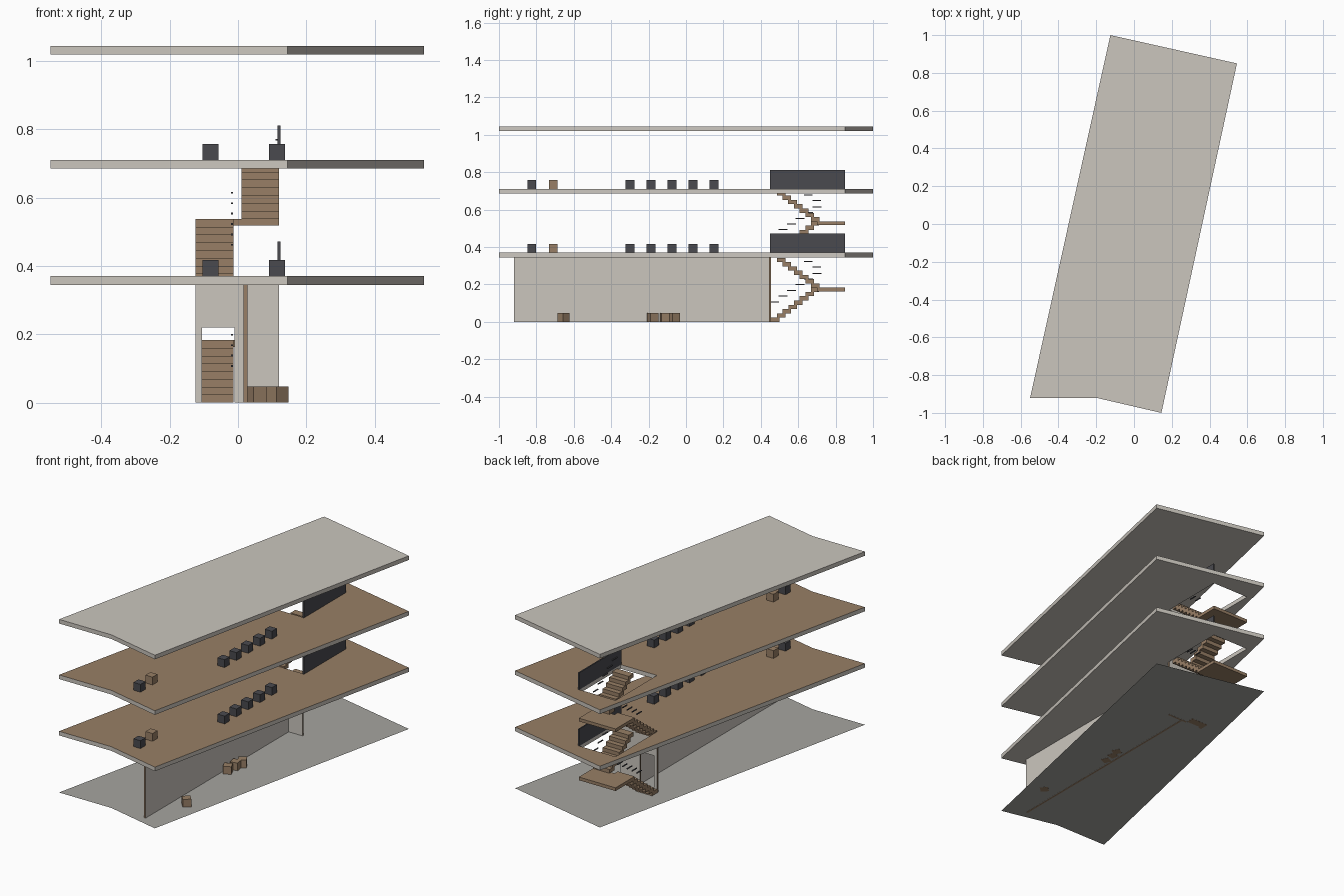
import bpy, bmesh, math
from mathutils import Matrix, Vector

if "Cube" in bpy.data.objects:
    bpy.data.objects.remove(bpy.data.objects["Cube"], do_unlink=True)


def material(name, rgb):
    lin = [((c / 255 + 0.055) / 1.055) ** 2.4 for c in rgb] + [1]
    m = bpy.data.materials.new(name)
    m.use_nodes = True
    m.diffuse_color = lin
    bsdf = next(n for n in m.node_tree.nodes if n.type == 'BSDF_PRINCIPLED')
    bsdf.inputs["Base Color"].default_value = lin
    return m


plaster = material("warm plaster", (203, 198, 190))
wood = material("brown wood", (152, 127, 102))
charcoal = material("charcoal", (74, 74, 79))
paving = material("grey paving", (166, 165, 160))


def finish(name, bm, mats, rule=None):
    """Turn a bmesh into an object; rule picks the second material by normal."""
    bmesh.ops.recalc_face_normals(bm, faces=bm.faces)
    bm.normal_update()
    if rule:
        for f in bm.faces:
            f.material_index = int(rule(f.normal))
    me = bpy.data.meshes.new(name)
    bm.to_mesh(me)
    bm.free()
    for m in mats:
        me.materials.append(m)
    ob = bpy.data.objects.new(name, me)
    bpy.context.collection.objects.link(ob)
    return ob


def add_box(bm, lo, hi):
    lo, hi = Vector(lo), Vector(hi)
    mat = Matrix.Translation((lo + hi) / 2) @ Matrix.Diagonal((*(hi - lo), 1))
    bmesh.ops.create_cube(bm, size=1, matrix=mat)


def box(name, lo, hi, mats, rule=None):
    bm = bmesh.new()
    add_box(bm, lo, hi)
    return finish(name, bm, mats, rule)


def plate(name, loops, direction, mats, rule=None):
    """Fill closed outlines (the later ones are holes) and extrude them."""
    bm = bmesh.new()
    for pts in loops:
        vs = [bm.verts.new(p) for p in pts]
        for a, b in zip(vs, vs[1:] + vs[:1]):
            bm.edges.new((a, b))
    bmesh.ops.triangle_fill(bm, edges=bm.edges[:], use_beauty=True)
    if direction:
        res = bmesh.ops.extrude_face_region(bm, geom=bm.faces[:])
        moved = [g for g in res["geom"] if isinstance(g, bmesh.types.BMVert)]
        bmesh.ops.translate(bm, verts=moved, vec=direction)
    return finish(name, bm, mats, rule)


OUTLINE = [(-.55, -.92), (-.2, -.92), (.145, -1), (.545, .85), (-.125, 1)]
X0, X1, Y0, Y1 = -.125, .12, .455, .85          # stairwell
HOLE = [(X0, Y0), (X1, Y0), (X1, Y1), (X0, Y1)]
SLAB = .025


def at(pts, z):
    return [(x, y, z) for x, y in pts]


# Ground, floors and roof
ground = plate("ground", [at(OUTLINE, .0006)], None, [paving])
for f in ground.data.polygons:
    if f.normal.z < 0:
        f.flip()
for name, z in (("first_floor", .345), ("second_floor", .685)):
    plate(name, [at(OUTLINE, z), at(HOLE, z)], (0, 0, SLAB), [plaster, wood],
          lambda n: n.z > .5)
plate("roof", [at(OUTLINE, 1.02)], (0, 0, SLAB), [plaster])

# Ground storey walls, with wooden edges
box("long_wall", (.016, -.92, 0), (.028, .443, .345), [plaster, wood],
    lambda n: abs(n.x) < .5)
door_wall = [(X0, 0), (-.105, 0), (-.105, .22), (-.01, .22), (-.01, 0),
             (X1, 0), (X1, .345), (X0, .345)]
plate("door_wall", [[(x, .443, z) for x, z in door_wall]], (0, .012, 0),
      [plaster, wood], lambda n: abs(n.y) < .5)

# Stairs: two flights and a landing for each storey
RISE, RUN, TREAD = .0228, .0306, .046
for label, base in (("lower", 0), ("upper", .355)):
    bm = bmesh.new()
    for i in range(8):
        y, z = Y0 + RUN * i, base + RISE * i
        add_box(bm, (X0, y, z), (-.013, min(y + TREAD, .71), z + RISE))
    for i in range(7):
        y, z = .715 - RUN * i, base + RISE * (i + 8)
        add_box(bm, (.01, y - TREAD, z), (X1, y, z + RISE))
    finish(label + "_stairs", bm, [wood])
    box(label + "_landing", (X0, .70, base + .163), (X1, Y1, base + .1824), [wood])

    # Stepped handrail bars beside both flights
    bm = bmesh.new()
    bars = [(-.018, .473 + .0455 * i, .107 + .0305 * i) for i in range(6)]
    bars += [(.113, .70 - .0455 * i, .293 + .0305 * i) for i in range(5)]
    for x, y, z in bars:
        z += base
        add_box(bm, (x - .003, y - .023, z - .0025), (x + .003, y + .023, z + .0025))
    finish(label + "_handrail_bars", bm, [charcoal])

# Balustrade panels and seats on both floors
S = .047
for label, z in (("first", .37), ("second", .71)):
    box(label + "_balustrade", (.116, .45, z), (.124, Y1, z + .102), [charcoal])
    seats = [(-.08, -.825, charcoal), (-.08, -.71, wood)]
    seats += [(.114, -.30 + .1125 * i, charcoal) for i in range(5)]
    for i, (x, y, mat) in enumerate(seats):
        box(f"{label}_floor_seat_{i + 1}", (x - S / 2, y - S / 2, z),
            (x + S / 2, y + S / 2, z + S), [mat])

# Turned seats at ground level
for i, (x, y, angle) in enumerate([(.115, -.655, 42), (.057, -.178, 24),
                                   (.062, -.112, 10), (.075, -.064, 30)]):
    ob = box(f"ground_seat_{i + 1}", (-S / 2, -S / 2, 0), (S / 2, S / 2, S), [wood])
    ob.location = (x, y, 0)
    ob.rotation_euler.z = math.radians(angle)
